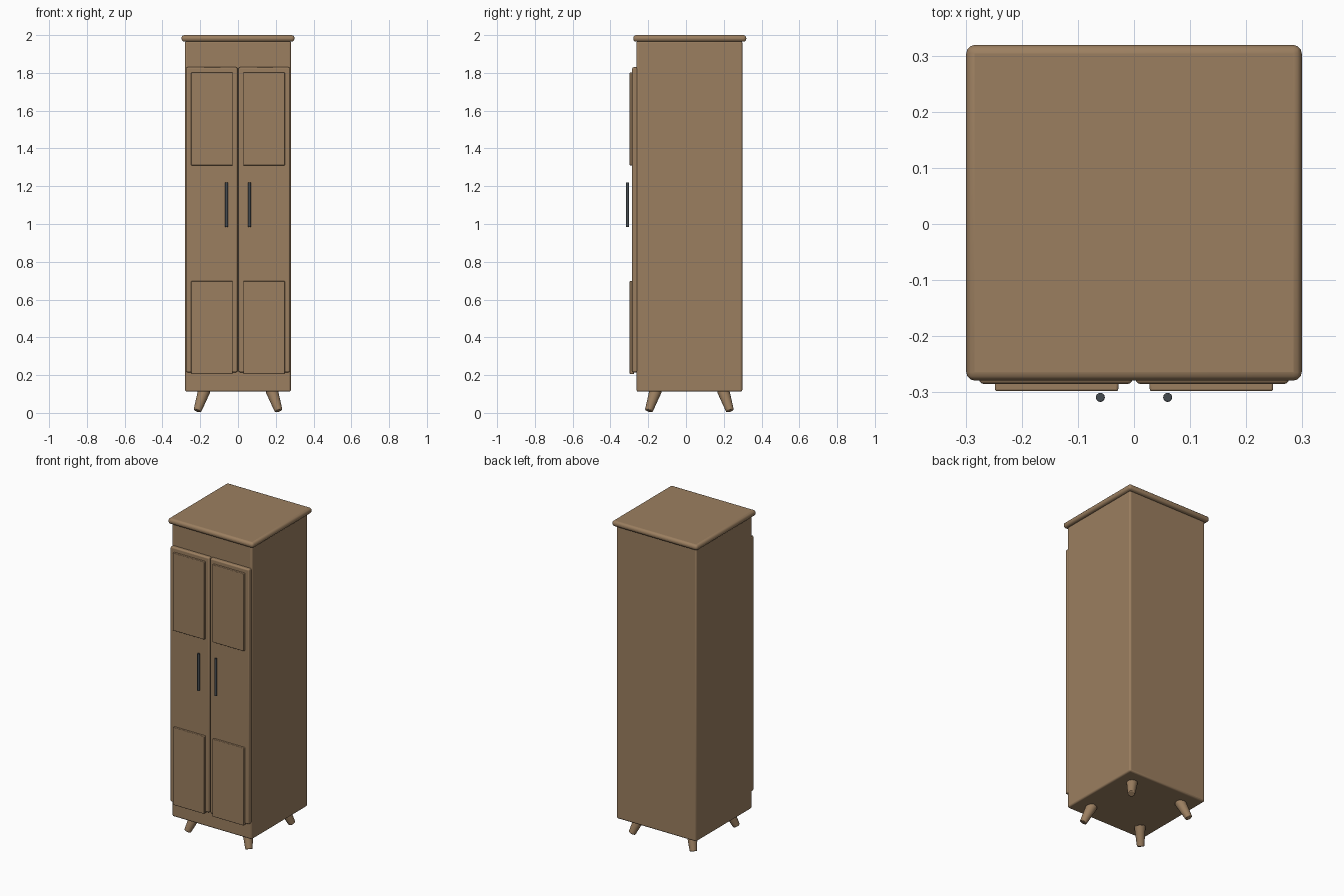
import bpy
from math import radians
from mathutils import Vector

cube = bpy.data.objects.get("Cube")
if cube:
    bpy.data.objects.remove(cube, do_unlink=True)


def material(name, rgb):
    mat = bpy.data.materials.new(name)
    mat.use_nodes = True
    mat.diffuse_color = (*rgb, 1)
    mat.node_tree.nodes["Principled BSDF"].inputs["Base Color"].default_value = (*rgb, 1)
    return mat


wood = material("brown wood", (0.33, 0.212, 0.117))
metal = material("dark metal", (0.06, 0.07, 0.08))


def finish(obj, name, mat, bevel, segments=3):
    obj.name = name
    obj.data.materials.append(mat)
    if bevel:
        mod = obj.modifiers.new("rounded edges", "BEVEL")
        mod.width = bevel
        mod.segments = segments
        mod.limit_method = "ANGLE"
        mod.angle_limit = radians(40)
    bpy.ops.object.shade_smooth_by_angle(angle=radians(35))
    return obj


def box(name, low, high, bevel, mat=wood):
    low, high = Vector(low), Vector(high)
    bpy.ops.mesh.primitive_cube_add(size=1, location=(low + high) / 2)
    obj = bpy.context.object
    obj.scale = high - low
    bpy.ops.object.transform_apply(location=False, rotation=False, scale=True)
    return finish(obj, name, mat, bevel)


def rod(name, start, end, r_start, r_end, mat, bevel):
    start, end = Vector(start), Vector(end)
    axis = end - start
    bpy.ops.mesh.primitive_cone_add(vertices=24, radius1=r_start, radius2=r_end,
                                    depth=axis.length, location=(start + end) / 2,
                                    rotation=axis.to_track_quat("Z", "Y").to_euler())
    return finish(bpy.context.object, name, mat, bevel, 2)


# Carcass and overhanging top
box("cabinet_body", (-0.28, -0.262, 0.112), (0.28, 0.298, 1.97), 0.01)
box("cabinet_top", (-0.299, -0.279, 1.965), (0.299, 0.319, 2.0), 0.015)

for side, s in (("left", 1), ("right", -1)):
    # Door with raised panels
    def door_box(name, x0, x1, y0, y1, z0, z1, bevel):
        box(f"{side}_{name}", (min(s * x0, s * x1), y0, z0),
            (max(s * x0, s * x1), y1, z1), bevel)

    door_box("door", 0.003, 0.276, -0.285, -0.255, 0.215, 1.83, 0.008)
    door_box("upper_panel", 0.028, 0.248, -0.298, -0.275, 1.31, 1.802, 0.004)
    door_box("lower_panel", 0.028, 0.248, -0.298, -0.275, 0.206, 0.698, 0.004)

    # Vertical bar handle
    rod(f"{side}_handle", (s * 0.06, -0.309, 0.984), (s * 0.06, -0.309, 1.22),
        0.008, 0.008, metal, 0.002)

    # Splayed tapered legs
    for end, t in (("front", -1), ("back", 1)):
        rod(f"{side}_{end}_leg", (s * 0.215, 0.018 + t * 0.215, 0.011),
            (s * 0.178, 0.018 + t * 0.178, 0.12), 0.021, 0.033, wood, 0.004)
